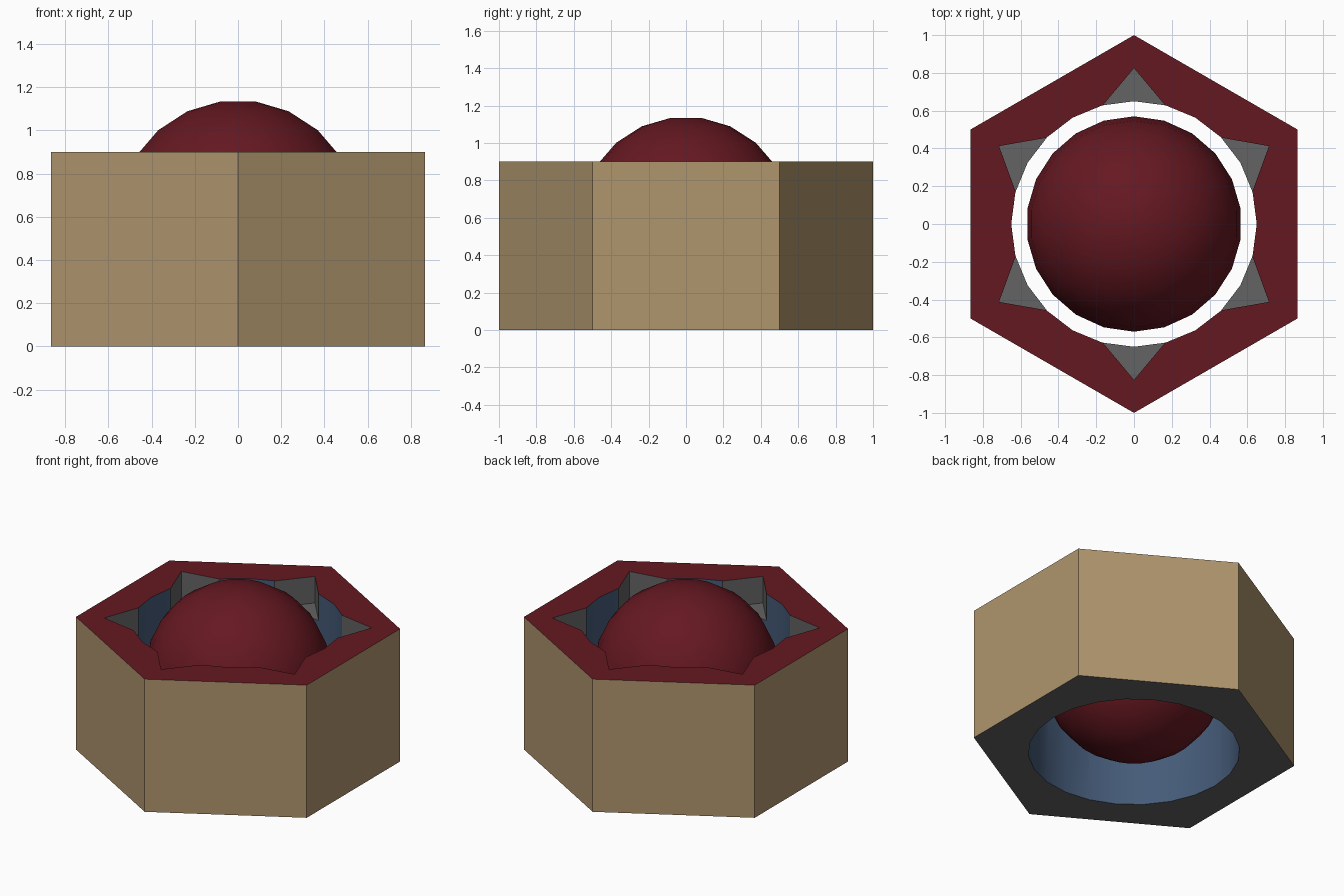
import bpy, bmesh, math

if "Cube" in bpy.data.objects:
    bpy.data.objects.remove(bpy.data.objects["Cube"])

RED, TAN, BLUE, GREY = range(4)
COLOURS = [("dark_red", (0.13, 0.009, 0.015, 1)), ("tan", (0.43, 0.30, 0.155, 1)),
           ("slate_blue", (0.06, 0.105, 0.19, 1)), ("dark_grey", (0.125, 0.125, 0.125, 1))]
MATS = []
for mat_name, col in COLOURS:
    m = bpy.data.materials.new(mat_name)
    m.diffuse_color = col
    m.use_nodes = True
    m.node_tree.nodes["Principled BSDF"].inputs["Base Color"].default_value = m.diffuse_color
    MATS.append(m)


def ring(radii, count):
    """Points round z starting on +y; radii alternate for star shapes."""
    return [(radii[i % len(radii)] * math.sin(-2 * math.pi * i / count),
             radii[i % len(radii)] * math.cos(2 * math.pi * i / count))
            for i in range(count)]


def loft(name, sections, side, top, bottom):
    """Skin a stack of (points, z) sections and cap both ends."""
    bm = bmesh.new()
    loops = [[bm.verts.new((x, y, z)) for x, y in pts] for pts, z in sections]
    for a, b in zip(loops, loops[1:]):
        n = len(a)
        for i in range(n):
            j = (i + 1) % n
            bm.faces.new((a[i], a[j], b[j], b[i])).material_index = side
    bm.faces.new(loops[0][::-1]).material_index = bottom
    bm.faces.new(loops[-1]).material_index = top
    bmesh.ops.recalc_face_normals(bm, faces=bm.faces)
    mesh = bpy.data.meshes.new(name)
    bm.to_mesh(mesh)
    bm.free()
    for m in MATS:
        mesh.materials.append(m)
    ob = bpy.data.objects.new(name, mesh)
    bpy.context.collection.objects.link(ob)
    return ob


def activate(ob):
    bpy.ops.object.select_all(action='DESELECT')
    ob.select_set(True)
    bpy.context.view_layer.objects.active = ob


def prism(name, radii, count, z0, z1, side, top, bottom):
    pts = ring(radii, count)
    return loft(name, [(pts, z0), (pts, z1)], side, top, bottom)


# Hexagonal housing with a round bore and a star-shaped recess in the top
housing = prism("hex_housing", [1.0], 6, 0, 0.9, TAN, RED, GREY)
cutters = [prism("bore_cutter", [0.65], 24, -0.2, 1.1, BLUE, BLUE, BLUE),
           prism("star_cutter", [0.825, 0.564], 12, 0.72, 1.2, GREY, GREY, GREY)]
activate(housing)
for c in cutters:
    mod = housing.modifiers.new(c.name, 'BOOLEAN')
    mod.operation = 'DIFFERENCE'
    mod.solver = 'EXACT'
    mod.object = c
    bpy.ops.object.modifier_apply(modifier=mod.name)
for c in cutters:
    bpy.data.objects.remove(c, do_unlink=True)

# Ball resting inside the bore: flat-capped rings, no pole points
R, RINGS = 0.57, 11
angles = [math.pi * (i + 0.5) / RINGS for i in range(RINGS)]
h = R * math.cos(angles[0])
ball = loft("ball", [(ring([R * math.sin(a)], 22), 0.57 - R * math.cos(a)) for a in angles],
            RED, RED, RED)

for ob in (housing, ball):
    activate(ob)
    bpy.ops.object.shade_smooth_by_angle(angle=math.radians(30))
